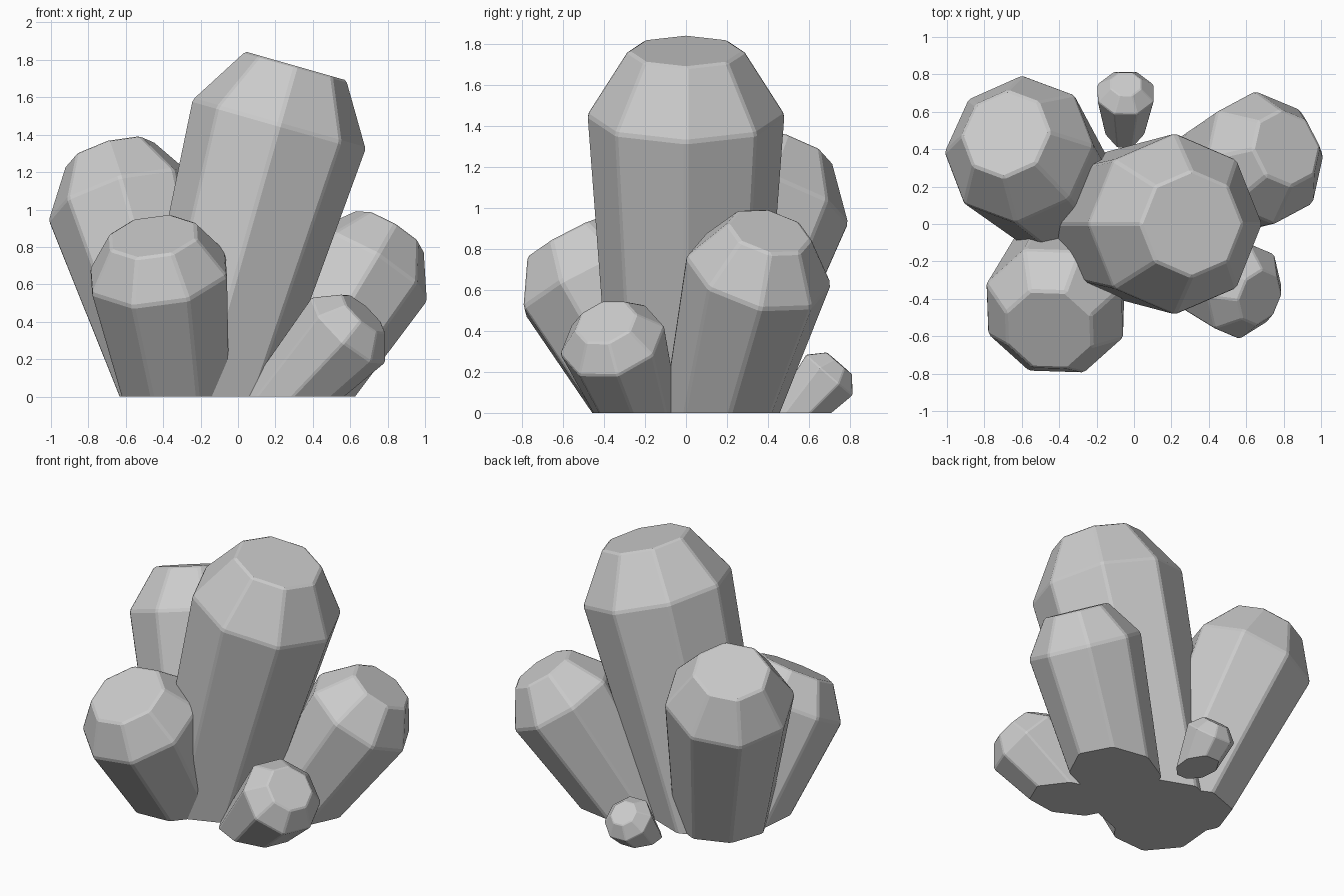
import bpy, bmesh, math
from mathutils import Vector, Matrix

if "Cube" in bpy.data.objects:
    bpy.data.objects.remove(bpy.data.objects["Cube"])

SIDES = 8


def crystal(name, shoulder, axis, r_base, r_shoulder, r_top, cap, roll, bevel=0.012):
    """Tapered octagonal crystal: widens to a shoulder, narrows to a flat tip, cut at the ground."""
    shoulder, axis = Vector(shoulder), Vector(axis).normalized()
    length = shoulder.z / axis.z                       # ground to shoulder along the axis
    below = r_base * math.tan(axis.angle(Vector((0, 0, 1)))) + 0.03
    r_low = r_base - (r_shoulder - r_base) * below / length
    rings = [(-length - below, r_low), (0, r_shoulder), (cap, r_top)]

    # body from three octagon rings
    bm = bmesh.new()
    loops = []
    for z, r in rings:
        loops.append([bm.verts.new((r * math.cos(a), r * math.sin(a), z))
                      for a in (2 * math.pi * i / SIDES + math.radians(roll) for i in range(SIDES))])
    for lo, hi in zip(loops, loops[1:]):
        for i in range(SIDES):
            j = (i + 1) % SIDES
            bm.faces.new((lo[i], lo[j], hi[j], hi[i]))
    bm.faces.new(loops[0][::-1])
    bm.faces.new(loops[-1])

    # worn edges
    bmesh.ops.bevel(bm, geom=bm.edges[:], offset=bevel, segments=1, affect='EDGES')

    # lean into place, then slice flat on the ground
    turn = Vector((0, 0, 1)).rotation_difference(axis).to_matrix().to_4x4()
    bm.transform(Matrix.Translation(shoulder) @ turn)
    cut = bmesh.ops.bisect_plane(bm, geom=bm.verts[:] + bm.edges[:] + bm.faces[:],
                                 plane_co=(0, 0, 0), plane_no=(0, 0, -1), clear_outer=True)
    rim = [e for e in cut['geom_cut'] if isinstance(e, bmesh.types.BMEdge)]
    bmesh.ops.holes_fill(bm, edges=rim, sides=0)
    bmesh.ops.recalc_face_normals(bm, faces=bm.faces[:])

    mesh = bpy.data.meshes.new(name)
    bm.to_mesh(mesh)
    bm.free()
    obj = bpy.data.objects.new(name, mesh)
    bpy.context.collection.objects.link(obj)
    return obj


# tall centre crystal
crystal("main_crystal", (0.22, 0, 1.455), (0.285, 0, 1), 0.375, 0.485, 0.285, 0.325, 0)
# medium crystals around it
crystal("back_left_crystal", (-0.615, 0.40, 1.05), (-0.29, 0.33, 1), 0.305, 0.415, 0.245, 0.27, 0)
crystal("front_left_crystal", (-0.425, -0.465, 0.665), (-0.15, -0.52, 1), 0.30, 0.395, 0.25, 0.22, 22.5)
crystal("back_right_crystal", (0.70, 0.355, 0.695), (0.60, 0.27, 1), 0.28, 0.365, 0.21, 0.23, 5)
# small crystals at the foot
crystal("front_right_crystal", (0.59, -0.36, 0.355), (0.92, -0.36, 1), 0.20, 0.265, 0.155, 0.125, 0, 0.008)
crystal("back_crystal", (-0.045, 0.70, 0.185), (0.02, 0.87, 1), 0.12, 0.162, 0.088, 0.075, 22.5, 0.005)
